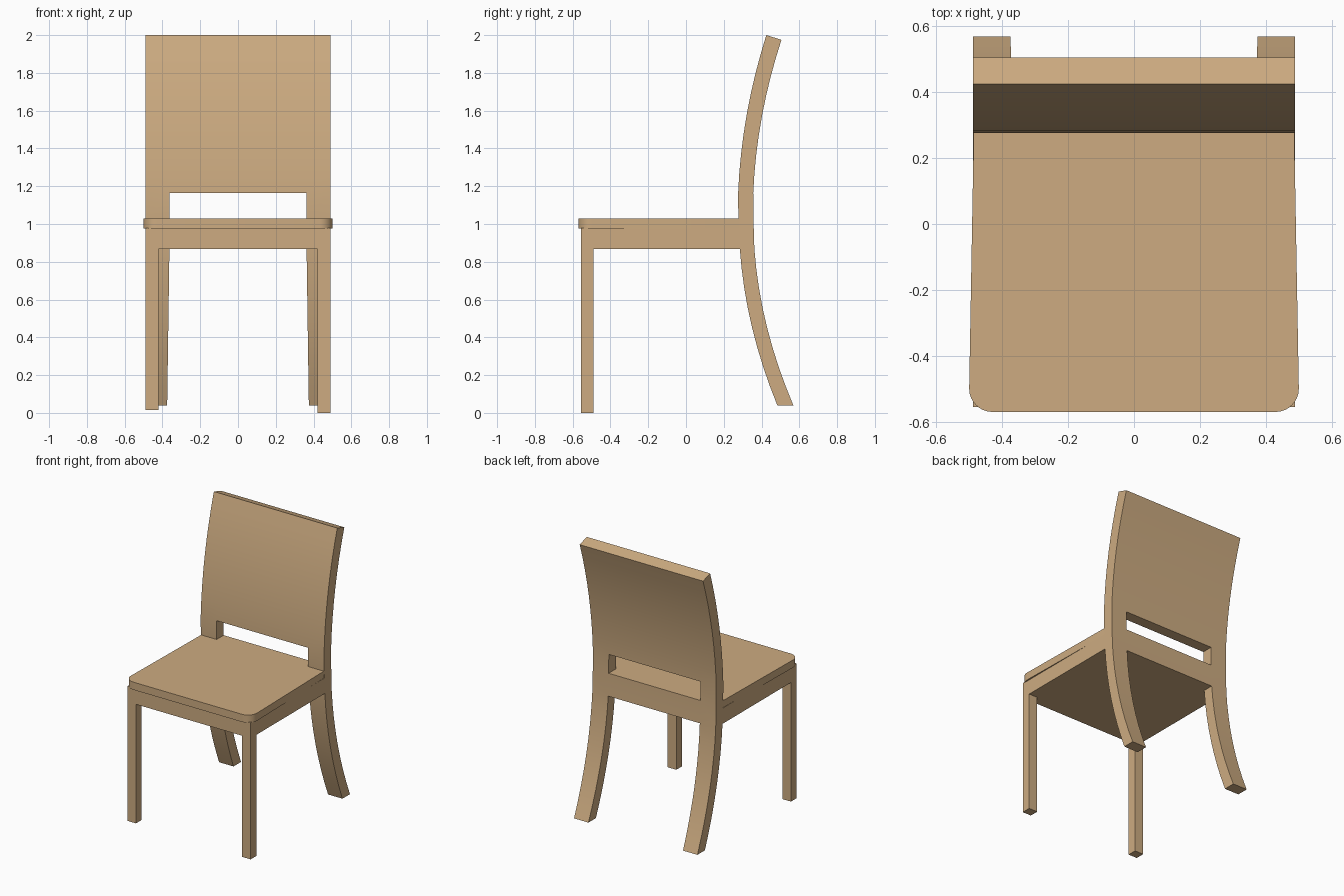
import bpy, bmesh, math

if "Cube" in bpy.data.objects:
    bpy.data.objects.remove(bpy.data.objects["Cube"])

wood = bpy.data.materials.new("tan wood")
wood.diffuse_color = (0.61, 0.41, 0.22, 1)
wood.use_nodes = True
wood.node_tree.nodes["Principled BSDF"].inputs["Base Color"].default_value = wood.diffuse_color


def make_object(name, bm):
    bmesh.ops.remove_doubles(bm, verts=bm.verts, dist=1e-5)
    bmesh.ops.recalc_face_normals(bm, faces=bm.faces)
    mesh = bpy.data.meshes.new(name)
    bm.to_mesh(mesh)
    bm.free()
    mesh.materials.append(wood)
    ob = bpy.data.objects.new(name, mesh)
    bpy.context.collection.objects.link(ob)
    bpy.ops.object.select_all(action='DESELECT')
    ob.select_set(True)
    bpy.context.view_layer.objects.active = ob
    bpy.ops.object.shade_smooth_by_angle(angle=math.radians(25))
    return ob


def prism(name, outline, z0, z1):
    """Extrude a plan outline of (x, y) points from z0 to z1."""
    bm = bmesh.new()
    low = [bm.verts.new((x, y, z0)) for x, y in outline]
    high = [bm.verts.new((x, y, z1)) for x, y in outline]
    bm.faces.new(low[::-1])
    bm.faces.new(high)
    n = len(outline)
    for i in range(n):
        j = (i + 1) % n
        bm.faces.new((low[i], low[j], high[j], high[i]))
    return make_object(name, bm)


def rect(x0, x1, y0, y1):
    return [(x0, y0), (x1, y0), (x1, y1), (x0, y1)]


# Seat board: tapers to the back, rounded front corners
r = 0.07
right = [(0.5 - r + r * math.sin(a), -0.57 + r - r * math.cos(a))
         for a in (math.pi / 2 * k / 8 for k in range(9))]
right.append((0.486, 0.285))
prism("seat", right + [(-x, y) for x, y in reversed(right)], 0.975, 1.03)

# Apron block under the seat
prism("apron", rect(-0.489, 0.489, -0.555, 0.30), 0.868, 0.98)

# Straight front legs (the left one is slightly shorter)
prism("front_leg_right", rect(0.42, 0.489, -0.555, -0.49), 0.0, 0.87)
prism("front_leg_left", rect(-0.489, -0.42, -0.555, -0.49), 0.015, 0.87)

# Curved back: rows of (front y, front z, rear y, rear z, inner x)
rows = []
for k in range(8, 0, -1):
    t = k / 8
    d = 0.83 * t
    y = 0.07 * d + 0.205 * d * d
    rows.append((0.285 + y, 0.868 - d, 0.362 + y * 1.04, 0.868 - d, 0.363 + 0.012 * t))
rows += [(0.285, 0.868, 0.362, 0.868, 0.363), (0.277, 1.03, 0.357, 1.03, 0.363)]
for k in range(9):
    d = 0.835 * k / 8
    y = 0.041 * d + 0.165 * d * d
    rows.append((0.276 + y, 1.165 + d, 0.356 + y, 1.165 + d * 0.97, 0.363))


# Legs below row 8, rail in 8-9, open slot in 9-10, panel above
def solid(i, j):
    if not (0 <= i < len(rows) - 1 and 0 <= j < 3):
        return False
    return j != 1 or i == 8 or i >= 10


bm = bmesh.new()
front, rear = [], []
for yf, zf, yb, zb, xi in rows:
    xs = (-0.489, -xi, xi, 0.489)
    front.append([bm.verts.new((x, yf, zf)) for x in xs])
    rear.append([bm.verts.new((x, yb, zb)) for x in xs])
for i in range(len(rows) - 1):
    for j in range(3):
        if not solid(i, j):
            continue
        corners = [(i, j), (i, j + 1), (i + 1, j + 1), (i + 1, j)]
        for side in (front, rear):
            bm.faces.new([side[a][b] for a, b in corners])
        # Edge walls wherever the neighbouring cell is open
        around = [(i - 1, j), (i, j + 1), (i + 1, j), (i, j - 1)]
        for k, cell in enumerate(around):
            if not solid(*cell):
                (a, b), (c, d) = corners[k], corners[(k + 1) % 4]
                bm.faces.new((front[a][b], front[c][d], rear[c][d], rear[a][b]))
make_object("back_and_rear_legs", bm)
